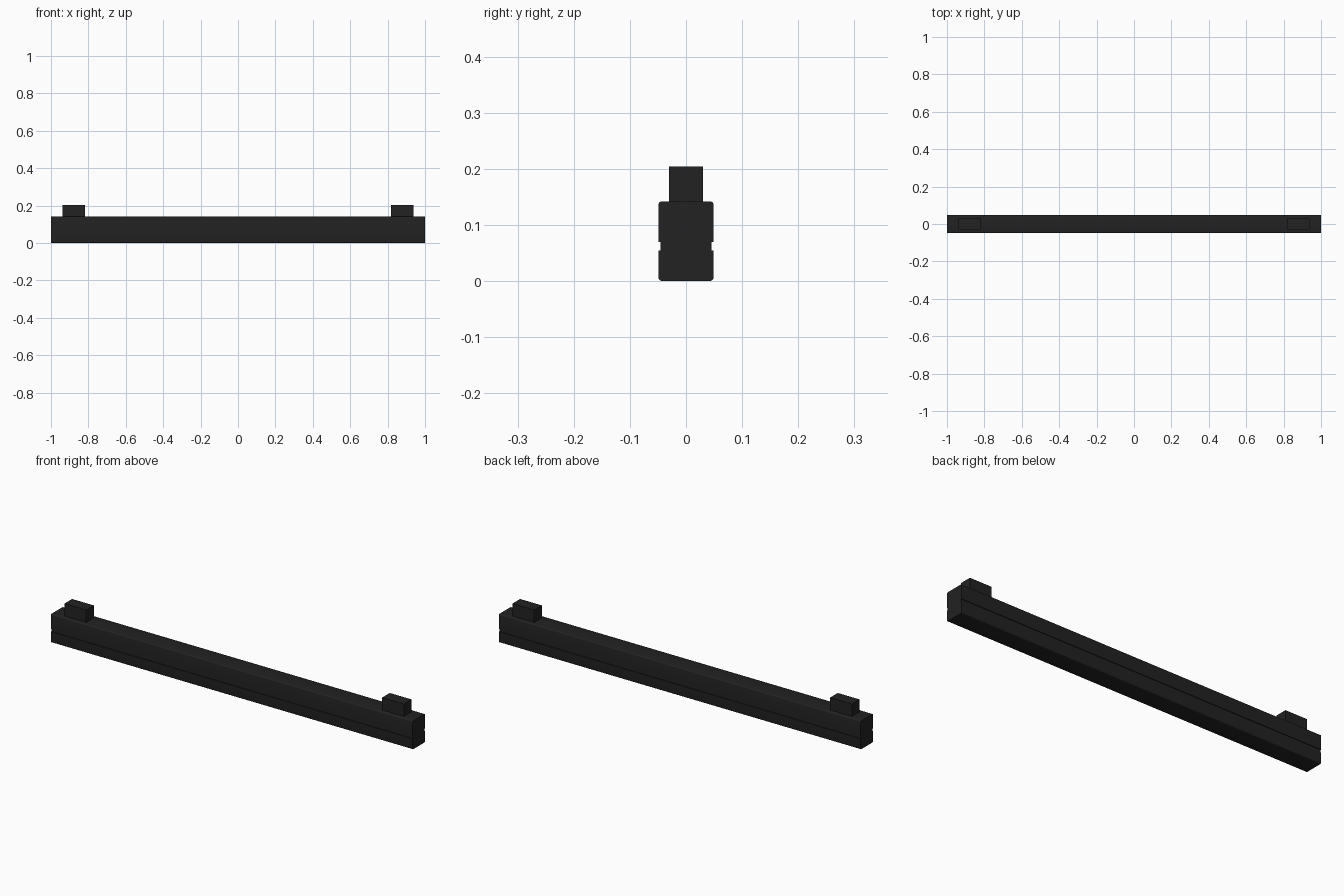
import bpy, bmesh
from math import sin, cos, pi

cube = bpy.data.objects.get("Cube")
if cube:
    bpy.data.objects.remove(cube, do_unlink=True)

black = bpy.data.materials.new("matte black")
black.use_nodes = True
colour = (0.016, 0.016, 0.016, 1)
black.diffuse_color = colour
black.node_tree.nodes["Principled BSDF"].inputs["Base Color"].default_value = colour


def extrude_x(name, profile, x0, x1):
    """Sweep a closed (y, z) profile along x."""
    bm = bmesh.new()
    face = bm.faces.new([bm.verts.new((x0, y, z)) for y, z in profile])
    swept = bmesh.ops.extrude_face_region(bm, geom=[face], use_keep_orig=True)["geom"]
    verts = [v for v in swept if isinstance(v, bmesh.types.BMVert)]
    bmesh.ops.translate(bm, verts=verts, vec=(x1 - x0, 0, 0))
    bmesh.ops.recalc_face_normals(bm, faces=bm.faces)
    mesh = bpy.data.meshes.new(name)
    bm.to_mesh(mesh)
    bm.free()
    mesh.materials.append(black)
    ob = bpy.data.objects.new(name, mesh)
    bpy.context.collection.objects.link(ob)
    return ob


def corner(y, z, r, start, steps=4):
    """Quarter-round corner centred on (y, z)."""
    angles = [start + pi / 2 * i / steps for i in range(steps + 1)]
    return [(y + r * cos(a), z + r * sin(a)) for a in angles]


# Long bar with rounded corners and a groove along both sides
half, top, r = 0.049, 0.142, 0.006
groove_y, low, high = 0.0455, 0.054, 0.069
side = corner(half - r, r, r, -pi / 2)
side += [(half, low), (groove_y, low), (groove_y, high), (half, high)]
side += corner(half - r, top - r, r, 0)
bar = extrude_x("bar", side + [(-y, z) for y, z in reversed(side)], -1, 1)
bpy.ops.object.select_all(action="DESELECT")
bar.select_set(True)
bpy.context.view_layer.objects.active = bar
bpy.ops.object.shade_smooth_by_angle()

# Mounting block near each end
w, z0, z1 = 0.03, 0.14, 0.204
block = [(-w, z0), (w, z0), (w, z1), (-w, z1)]
extrude_x("left_block", block, 0.818, 0.938)
extrude_x("right_block", block, -0.938, -0.818)
